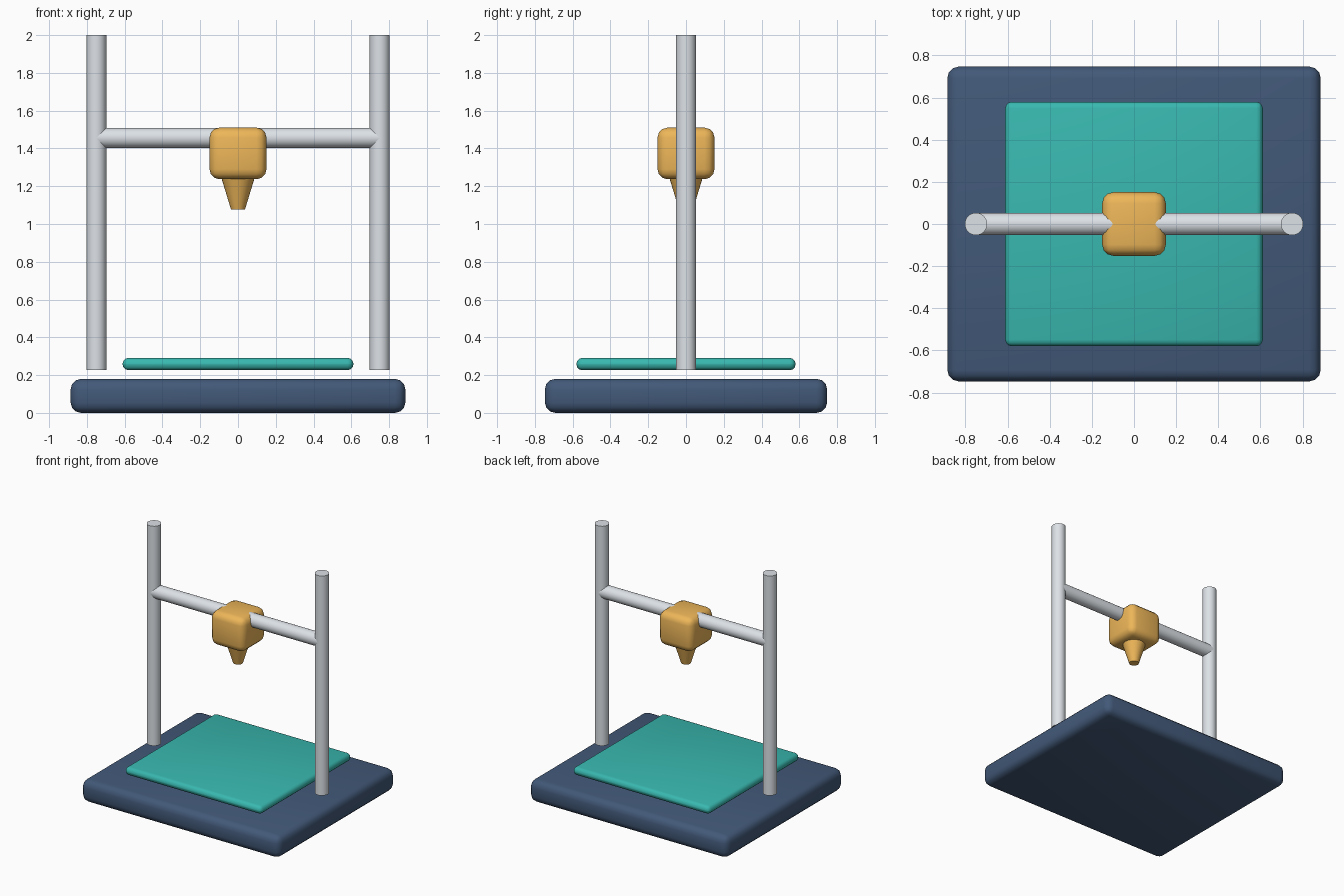
import bpy, math

if "Cube" in bpy.data.objects:
    bpy.data.objects.remove(bpy.data.objects["Cube"])

def paint(obj, name, rgb):
    mat = bpy.data.materials.get(name) or bpy.data.materials.new(name)
    mat.diffuse_color = (*rgb, 1)
    mat.use_nodes = True
    mat.node_tree.nodes["Principled BSDF"].inputs["Base Color"].default_value = mat.diffuse_color
    obj.data.materials.append(mat)

def smooth(angle):
    bpy.ops.object.shade_smooth_by_angle(angle=math.radians(angle))

def rounded_box(name, size, z0, z1, bevel, color):
    bpy.ops.mesh.primitive_cube_add(size=1, location=(0, 0, (z0 + z1) / 2))
    obj = bpy.context.object
    obj.name = name
    obj.scale = (size[0], size[1], z1 - z0)
    bpy.ops.object.transform_apply(location=False, rotation=False, scale=True)
    mod = obj.modifiers.new("rounded_edges", 'BEVEL')
    mod.width = bevel
    mod.segments = 3
    bpy.ops.object.modifier_apply(modifier=mod.name)
    smooth(50)
    paint(obj, *color)
    return obj

def rod(name, radius, length, location, rotation=(0, 0, 0)):
    bpy.ops.mesh.primitive_cylinder_add(vertices=32, radius=radius, depth=length,
                                        location=location, rotation=rotation)
    obj = bpy.context.object
    obj.name = name
    smooth(40)
    paint(obj, "metal", (0.72, 0.76, 0.80))
    return obj

NAVY = ("navy", (0.055, 0.10, 0.19))
TEAL = ("teal", (0.04, 0.48, 0.43))
AMBER = ("amber", (0.85, 0.47, 0.10))

# Base slab and print bed
rounded_box("base", (1.772, 1.494), 0, 0.18, 0.055, NAVY)
rounded_box("print_bed", (1.222, 1.16), 0.226, 0.291, 0.031, TEAL)

# Upright posts and the gantry bar between them
R = 0.053
for side, x in (("left", -0.75), ("right", 0.75)):
    rod(side + "_post", R, 1.772, (x, 0, 1.114))
rod("gantry_bar", R, 1.5, (0, 0, 1.456), (0, math.pi / 2, 0))

# Print head and nozzle
rounded_box("print_head", (0.302, 0.302), 1.237, 1.51, 0.053, AMBER)
bpy.ops.mesh.primitive_cone_add(vertices=32, radius1=0.037, radius2=0.092,
                                depth=0.18, location=(0, 0, 1.167))
nozzle = bpy.context.object
nozzle.name = "nozzle"
smooth(40)
paint(nozzle, *AMBER)
